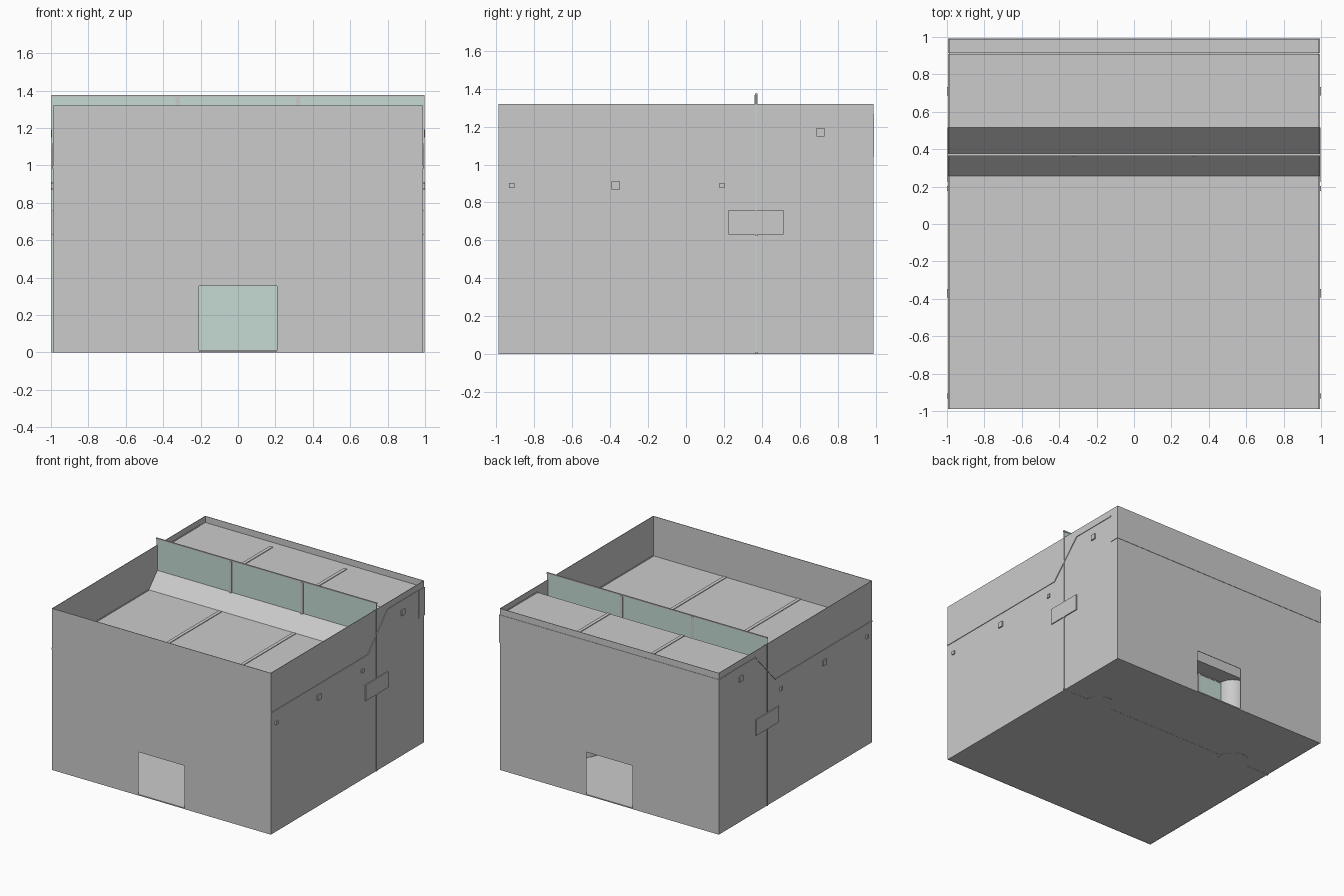
import bpy, bmesh

if "Cube" in bpy.data.objects:
    bpy.data.objects.remove(bpy.data.objects["Cube"])

GLASS = bpy.data.materials.new("pale_green_glass")
GLASS.diffuse_color = (0.56, 0.71, 0.65, 1)
GLASS.use_nodes = True
GLASS.node_tree.nodes["Principled BSDF"].inputs["Base Color"].default_value = GLASS.diffuse_color


def box(name, x, y, z, mat=None):
    """Box from (min, max) pairs."""
    bm = bmesh.new()
    bmesh.ops.create_cube(bm, size=1)
    for v in bm.verts:
        v.co = [(lo + hi) / 2 + c * (hi - lo) for c, (lo, hi) in zip(v.co, (x, y, z))]
    return finish(name, bm, mat)


def finish(name, bm, mat=None):
    me = bpy.data.meshes.new(name)
    bm.to_mesh(me)
    bm.free()
    ob = bpy.data.objects.new(name, me)
    bpy.context.collection.objects.link(ob)
    if mat:
        me.materials.append(mat)
    return ob


def extrude_x(name, outline, x0, x1):
    """Closed y-z outline swept along x."""
    bm = bmesh.new()
    face = bm.faces.new([bm.verts.new((x0, y, z)) for y, z in outline])
    res = bmesh.ops.extrude_face_region(bm, geom=[face])
    moved = [g for g in res["geom"] if isinstance(g, bmesh.types.BMVert)]
    bmesh.ops.translate(bm, verts=moved, vec=(x1 - x0, 0, 0))
    bmesh.ops.recalc_face_normals(bm, faces=bm.faces)
    return finish(name, bm)


def wall_with_door(name, y_out, y_in):
    """Wall as one U-shaped sheet around a central doorway."""
    pts = [(-W, 0), (-0.208, 0), (-0.208, 0.355), (0.208, 0.355),
           (0.208, 0), (W, 0), (W, H), (-W, H)]
    bm = bmesh.new()
    face = bm.faces.new([bm.verts.new((x, y_out, z)) for x, z in pts])
    res = bmesh.ops.extrude_face_region(bm, geom=[face])
    moved = [g for g in res["geom"] if isinstance(g, bmesh.types.BMVert)]
    bmesh.ops.translate(bm, verts=moved, vec=(0, y_in - y_out, 0))
    bmesh.ops.recalc_face_normals(bm, faces=bm.faces)
    return finish(name, bm)


W, H, T = 0.99, 1.32, 0.004
MID = 0.37  # y of the glazed partition

# Outer shell: floor, side walls, end walls with doorways
box("floor", (-W, W), (-W, W), (0.001, 0.01))
for side, s in (("left", -1), ("right", 1)):
    box(side + "_wall", sorted((s * W, s * (W - T))), (-W, W), (0, H))
wall_with_door("front_wall", -W, -W + T)
wall_with_door("back_wall", W, W - T)

# Stepped roof sheet with low, sloped and high parts
t = 0.006
top = [(-W, 0.99), (0.257, 0.99), (0.515, 1.265), (0.91, 1.265)]
roof = [(y, z + t) for y, z in top] + [(y, z - t) for y, z in reversed(top)]
extrude_x("roof", roof, -0.995, 0.995)

# Raised seams between roof bays and along the walls
for i, (x, w) in enumerate([(-0.335, 0.014), (0.335, 0.014), (-0.985, 0.005), (0.985, 0.005)]):
    box(f"low_roof_seam_{i}", (x - w, x + w), (-W, 0.25), (0.99, 1.001))
    box(f"high_roof_seam_{i}", (x - w, x + w), (0.515, 0.91), (1.265, 1.276))

# Box gutter along the back edge
box("back_gutter", (-0.995, 0.995), (0.915, 0.993), (1.04, 1.268))

# Wide beam carrying the partition, on two round columns
box("main_beam", (-0.998, 0.998), (MID - 0.145, MID + 0.145), (0.63, 0.76))
for side, x in (("left", -0.655), ("right", 0.655)):
    bpy.ops.mesh.primitive_cylinder_add(vertices=32, radius=0.12, depth=0.63, location=(x, MID, 0.315))
    col = bpy.context.object
    col.name = side + "_column"
    bpy.ops.object.shade_smooth_by_angle()

# Glazing above and below the beam, with posts and rails
g = 0.003
for i, (a, b) in enumerate([(-0.996, -0.335), (-0.31, 0.31), (0.335, 0.996)]):
    box(f"upper_glass_{i}", (a, b), (MID - g, MID + g), (0.76, 1.366), GLASS)
    box(f"lower_glass_{i}", (a, b), (MID - g, MID + g), (0.01, 0.622), GLASS)
for i, x in enumerate((-0.323, 0.323)):
    box(f"partition_post_{i}", (x - 0.012, x + 0.012), (MID - 0.008, MID + 0.008), (0.0, 1.366))
for name, z0, z1 in (("top", 1.366, 1.376), ("head", 0.622, 0.63), ("sill", 0.0, 0.012)):
    box(name + "_rail", (-0.998, 0.998), (MID - 0.006, MID + 0.006), (z0, z1))

# Roof joists whose ends show through the side walls
for i, (y, z, r) in enumerate([(-0.92, 0.89, 0.014), (-0.37, 0.89, 0.022),
                               (0.19, 0.89, 0.014), (0.71, 1.17, 0.022)]):
    box(f"roof_joist_{i}", (-1, 1), (y - r, y + r), (z - r, z + r))
